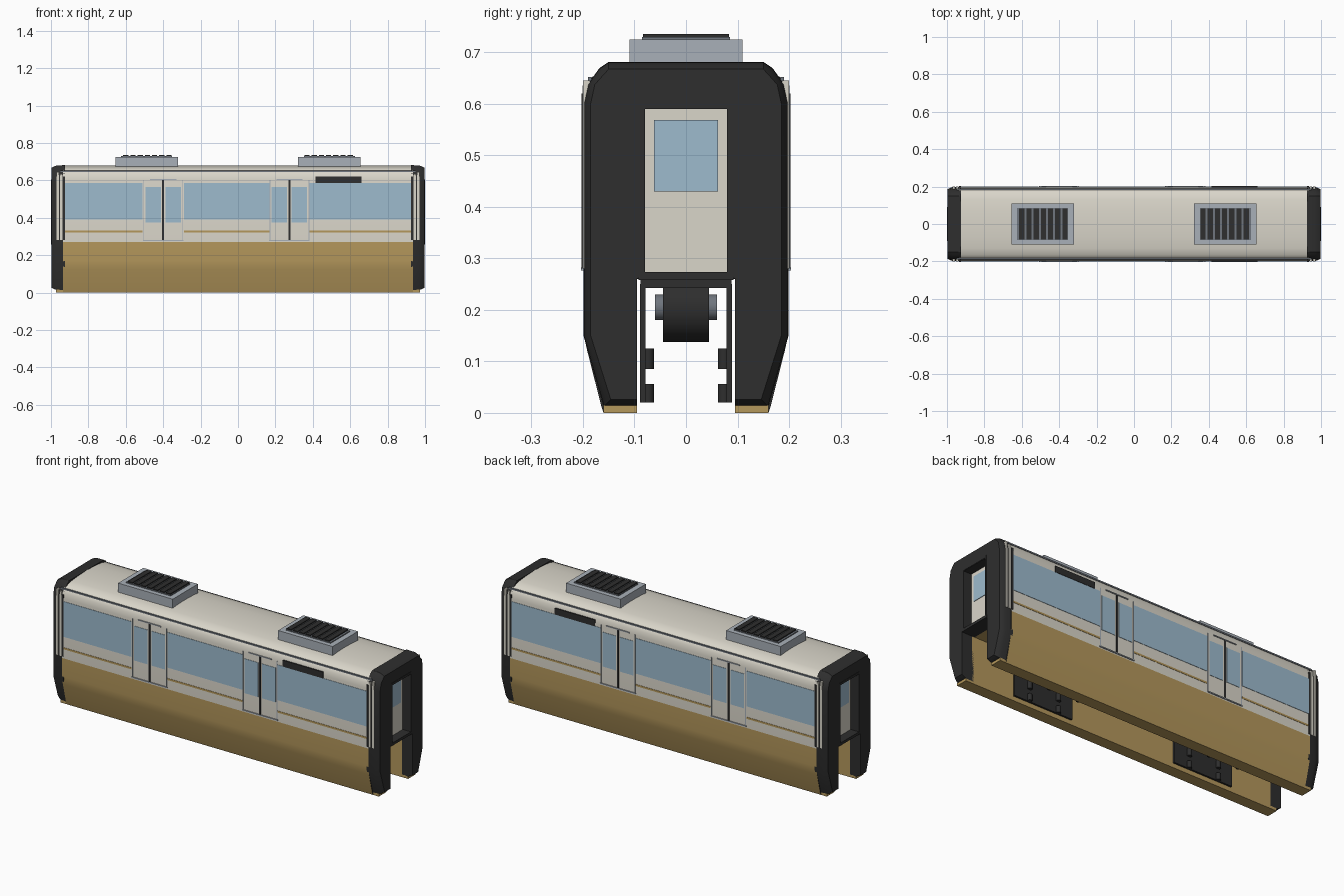
import bpy, bmesh, math
from mathutils import Matrix

if "Cube" in bpy.data.objects:
    bpy.data.objects.remove(bpy.data.objects["Cube"])


def srgb(h):
    f = lambda c: c / 12.92 if c <= 0.04045 else ((c + 0.055) / 1.055) ** 2.4
    return [f(int(h[i:i + 2], 16) / 255) for i in (0, 2, 4)] + [1.0]


def material(name, h):
    m = bpy.data.materials.new(name)
    m.diffuse_color = srgb(h)
    m.use_nodes = True
    m.node_tree.nodes["Principled BSDF"].inputs["Base Color"].default_value = m.diffuse_color
    return m


CREAM = material("cream", "DAD6CA")
GOLD = material("gold", "B5985C")
BLUE = material("window_blue", "9EBBCE")
DARK = material("charcoal", "2E2E2E")
GREY = material("light_grey", "A9B0B8")
STEEL = material("steel_grey", "70767E")


def finish(name, bm, *mats):
    bmesh.ops.recalc_face_normals(bm, faces=bm.faces)
    me = bpy.data.meshes.new(name)
    bm.to_mesh(me)
    bm.free()
    for m in mats:
        me.materials.append(m)
    me.shade_smooth()
    me.set_sharp_from_angle(angle=math.radians(28))
    ob = bpy.data.objects.new(name, me)
    bpy.context.collection.objects.link(ob)
    return ob


def boxes(name, mat, ranges, sides=False, ends=False):
    """One object of many boxes (x0,x1,y0,y1,z0,z1), optionally mirrored in y / x."""
    bm = bmesh.new()
    for x0, x1, y0, y1, z0, z1 in ranges:
        for sx in ((1, -1) if ends else (1,)):
            for sy in ((1, -1) if sides else (1,)):
                c = (sx * (x0 + x1) / 2, sy * (y0 + y1) / 2, (z0 + z1) / 2)
                bmesh.ops.create_cube(bm, size=1, matrix=Matrix.Translation(c)
                                      @ Matrix.Diagonal((x1 - x0, y1 - y0, z1 - z0, 1)))
    return finish(name, bm, mat)


def cylinders(name, mat, items):
    """Cylinders: (centre, radius, length, axis)."""
    bm = bmesh.new()
    for c, r, l, axis in items:
        rot = Matrix.Rotation(math.pi / 2, 4, 'X') if axis == 'Y' else Matrix()
        bmesh.ops.create_cone(bm, cap_ends=True, segments=24, radius1=r, radius2=r,
                              depth=l, matrix=Matrix.Translation(c) @ rot)
    return finish(name, bm, mat)


def loft(bm, sections):
    """Skin closed y-z profiles placed at successive x."""
    rings = [[bm.verts.new((x, y, z)) for y, z in p] for x, p in sections]
    n = len(rings[0])
    for a, b in zip(rings, rings[1:]):
        for i in range(n):
            j = (i + 1) % n
            bm.faces.new((a[i], a[j], b[j], b[i]))
    bm.faces.new(rings[0])
    bm.faces.new(rings[-1])


def mirrored(half):
    return half + [(-y, z) for y, z in reversed(half) if y > 0]


# body shell straddling the beam
half = [(0.095, 0.26), (0.095, 0), (0.16, 0), (0.164, 0.012), (0.192, 0.122),
        (0.197, 0.145), (0.199, 0.17), (0.199, 0.27), (0.199, 0.60), (0.195, 0.628),
        (0.184, 0.650), (0.165, 0.664), (0.13, 0.672), (0.07, 0.678), (0, 0.68)]
bm = bmesh.new()
loft(bm, [(-0.935, mirrored(half)), (0.935, mirrored(half))])
for f in bm.faces:
    if len(f.verts) > 4:
        f.material_index = 2
    elif f.calc_center_median().z < 0.27:
        f.material_index = 1
finish("body_shell", bm, CREAM, GOLD, DARK)


# dark end frames with an open gangway
def frame_profile(d):
    outer = [(0.16 - d, 0.012 + d), (0.199 - d, 0.15), (0.199 - d, 0.60), (0.191 - d, 0.637),
             (0.168 - d / 2, 0.669 - d), (0.15, 0.681 - d)]
    return mirrored([(0.08, 0.59), (0.08, 0.27), (0.095, 0.26), (0.095, 0.012 + d)] + outer)


for s, side in ((1, "right"), (-1, "left")):
    bm = bmesh.new()
    loft(bm, [(s * 0.925, frame_profile(0)), (s * 0.968, frame_profile(0.001)),
              (s * 0.985, frame_profile(0.007)), (s * 0.998, frame_profile(0.014))])
    finish(side + "_end_frame", bm, DARK)

boxes("skirt_toes", GOLD, [(0.93, 0.972, 0.095, 0.16, 0, 0.015)], True, True)
boxes("gangway_floor", DARK, [(0.92, 1.0, -0.092, 0.092, 0.258, 0.273)], ends=True)
boxes("gangway_trim", DARK, [(0.99, 1.0, -0.088, 0.088, 0.592, 0.604),
                             (0.99, 1.0, 0.08, 0.088, 0.27, 0.594),
                             (0.99, 1.0, -0.088, -0.08, 0.27, 0.594)], ends=True)
boxes("end_door", CREAM, [(0.93, 0.95, -0.081, 0.081, 0.273, 0.591)], ends=True)
boxes("end_door_window", BLUE, [(0.948, 0.953, -0.062, 0.062, 0.43, 0.568)], ends=True)
boxes("corner_strip", CREAM, [(0.938, 0.951, 0.188, 0.2005, 0.28, 0.635),
                              (0.958, 0.970, 0.186, 0.2, 0.28, 0.645)], True, True)
boxes("corner_seam", DARK, [(0.925, 0.935, 0.19, 0.2025, 0.28, 0.62)], True, True)

# side glazing and painted stripes between the doors
bays = [(-0.93, -0.51), (-0.29, 0.17), (0.38, 0.93)]
boxes("side_windows", BLUE, [(a, b, 0.196, 0.201, 0.39, 0.585) for a, b in bays], True)
boxes("gold_stripe", GOLD, [(a, b, 0.196, 0.2005, 0.321, 0.331) for a, b in bays], True)

# sliding doors
glass, trim, seam = [], [], []
for c in (-0.40, 0.275):
    glass += [(c - 0.095, c - 0.012, 0.196, 0.201, 0.375, 0.565),
              (c + 0.012, c + 0.095, 0.196, 0.201, 0.375, 0.565)]
    seam.append((c - 0.005, c + 0.005, 0.196, 0.202, 0.28, 0.605))
    trim += [(c - 0.108, c + 0.108, 0.196, 0.204, 0.276, 0.282),
             (c - 0.07, c + 0.07, 0.19, 0.203, 0.602, 0.607)]
    trim += [(c + o - 0.002, c + o + 0.002, 0.196, 0.2015, 0.28, 0.603) for o in (-0.104, 0.104)]
boxes("door_windows", BLUE, glass, True)
boxes("door_trim", GREY, trim, True)
boxes("door_seam", DARK, seam, True)
boxes("destination_sign", DARK, [(0.415, 0.66, 0.195, 0.203, 0.585, 0.62)], True)
boxes("roof_gutter", STEEL, [(-0.95, 0.95, 0.183, 0.190, 0.644, 0.652)], True)

# roof air conditioners with slatted grilles
boxes("air_conditioner", GREY, [(0.322, 0.655, -0.11, 0.11, 0.665, 0.724)], ends=True)
boxes("grille_base", STEEL, [(0.352, 0.625, -0.085, 0.085, 0.722, 0.729)], ends=True)
boxes("grille_slats", DARK,
      [(0.355 + i * 0.0385, 0.383 + i * 0.0385, -0.083, 0.083, 0.727, 0.735) for i in range(7)],
      ends=True)

# bogies hidden in the channel
boxes("bogie_frame", DARK, [(0.32, 0.68, -0.088, 0.088, 0.242, 0.261),
                            (0.32, 0.68, 0.079, 0.089, 0.02, 0.25),
                            (0.32, 0.68, -0.089, -0.079, 0.02, 0.25)], ends=True)
wheels, hubs, guides = [], [], []
for x in (-0.5, 0.5):
    for o in (-0.09, 0.09):
        wheels.append(((x + o, 0, 0.203), 0.065, 0.09, 'Y'))
        hubs.append(((x + o, 0, 0.205), 0.025, 0.12, 'Y'))
        for y in (-0.085, 0.085):
            guides += [((x + o, y * 0.87, 0.105), 0.012 + 0.0, 0.04, 'Z'),
                       ((x + o, y * 0.87, 0.038), 0.012, 0.036, 'Z')]
cylinders("running_wheels", DARK, wheels)
cylinders("wheel_hubs", STEEL, hubs)
cylinders("guide_wheels", DARK, guides)
